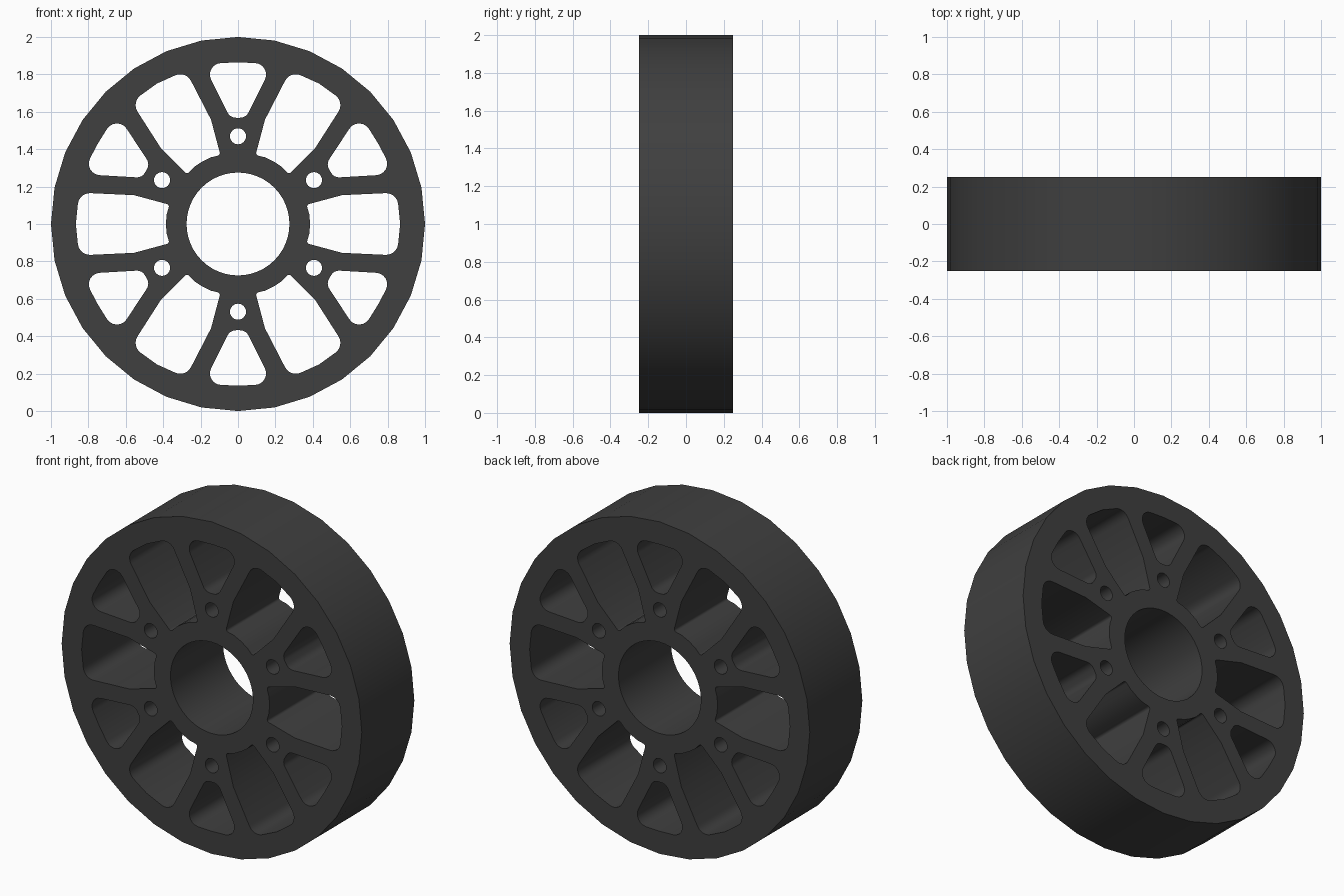
import bpy
from math import sin, cos, pi, radians
from mathutils import Vector

if "Cube" in bpy.data.objects:
    bpy.data.objects.remove(bpy.data.objects["Cube"])


def circle(r, n, cx=0.0, cy=0.0):
    return [Vector((cx + r * cos(2 * pi * i / n), cy + r * sin(2 * pi * i / n))) for i in range(n)]


def rounded(corners, seg=6):
    """Closed outline from (x, y, fillet radius) corners."""
    out = []
    n = len(corners)
    for i, (x, y, r) in enumerate(corners):
        p = Vector((x, y))
        if r == 0:
            out.append(p)
            continue
        a = (Vector(corners[i - 1][:2]) - p).normalized()
        b = (Vector(corners[(i + 1) % n][:2]) - p).normalized()
        half = a.angle(b) / 2
        mid = p + (a + b).normalized() * (r / sin(half))
        s = p + a * (mid - p).dot(a) - mid
        e = p + b * (mid - p).dot(b) - mid
        turn = s.angle_signed(e)  # clockwise positive
        for k in range(seg + 1):
            t = -turn * k / seg
            out.append(mid + Vector((s.x * cos(t) - s.y * sin(t), s.x * sin(t) + s.y * cos(t))))
    return out


def turned(pts, deg):
    c, s = cos(radians(deg)), sin(radians(deg))
    return [Vector((p.x * c - p.y * s, p.x * s + p.y * c)) for p in pts]


def mirrored(half):
    """Mirror half a pocket outline (starting and ending off the axis) across local x."""
    return half + [(x, -y, r) for x, y, r in reversed(half) if y > 0]


# Pocket outlines, pointing along +x
big_pocket = rounded(mirrored([(0.867, 0, 0), (0.85, 0.168, 0.065), (0.555, 0.154, 0),
                               (0.366, 0.103, 0.015), (0.382, 0.05, 0), (0.385, 0, 0)]))
small_pocket = rounded(mirrored([(0.864, 0, 0), (0.857, 0.187, 0.062), (0.568, 0.042 , 0.05)]))

# Wheel profile: rim, hub bore, pockets and bolt holes
loops = [circle(1.0, 32), circle(0.275, 48)]
for k in range(6):
    loops.append(turned(big_pocket, 60 * k))
    loops.append(turned(small_pocket, 60 * k + 30))
    loops.append(turned(circle(0.043, 24, 0.469), 60 * k + 30))

curve = bpy.data.curves.new("wheel", 'CURVE')
curve.dimensions = '2D'
curve.fill_mode = 'BOTH'
curve.extrude = 0.25
for pts in loops:
    sp = curve.splines.new('POLY')
    sp.points.add(len(pts) - 1)
    for q, p in zip(sp.points, pts):
        q.co = (p.x, p.y, 0, 1)
    sp.use_cyclic_u = True

wheel = bpy.data.objects.new("wheel", curve)
bpy.context.collection.objects.link(wheel)
wheel.location = (0, 0, 1)
wheel.rotation_euler = (pi / 2, 0, 0)
bpy.context.view_layer.objects.active = wheel
wheel.select_set(True)
bpy.ops.object.convert(target='MESH')
wheel = bpy.context.object
wheel.name = "wheel"

# Weld the caps to the walls, then smooth with sharp edges
bpy.ops.object.mode_set(mode='EDIT')
bpy.ops.mesh.select_all(action='SELECT')
bpy.ops.mesh.remove_doubles(threshold=0.0002)
bpy.ops.mesh.normals_make_consistent(inside=False)
bpy.ops.object.mode_set(mode='OBJECT')
bpy.ops.object.shade_smooth_by_angle(angle=radians(30))

# Dark rubber colour
mat = bpy.data.materials.new("dark_grey")
mat.diffuse_color = (0.05, 0.05, 0.05, 1)
mat.use_nodes = True
mat.node_tree.nodes["Principled BSDF"].inputs["Base Color"].default_value = mat.diffuse_color
wheel.data.materials.clear()
wheel.data.materials.append(mat)
